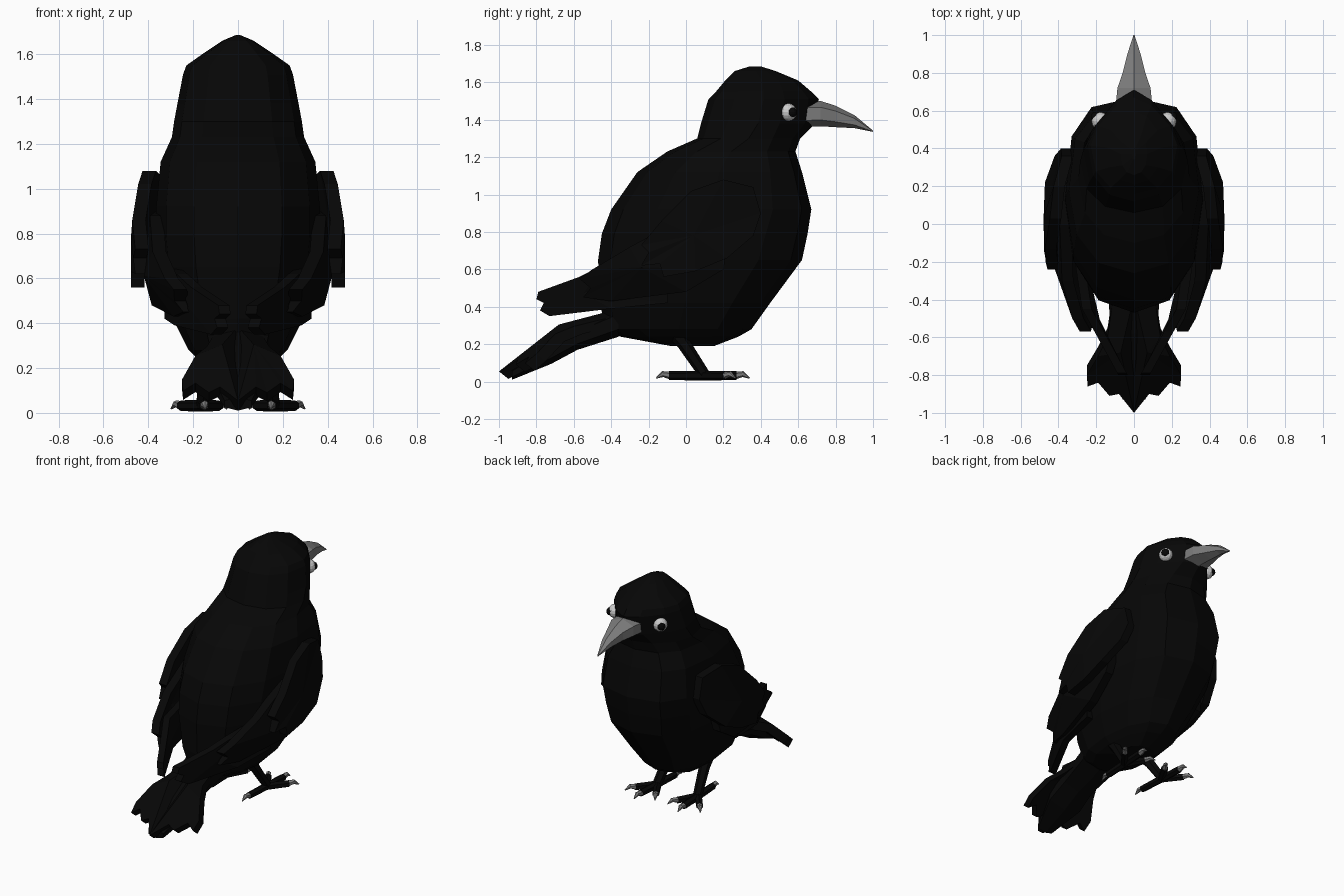
import bpy, bmesh
from math import sin, cos, pi, copysign
from mathutils import Vector

if "Cube" in bpy.data.objects:
    bpy.data.objects.remove(bpy.data.objects["Cube"])


def material(name, v):
    m = bpy.data.materials.new(name)
    m.diffuse_color = (v, v, v, 1)
    m.use_nodes = True
    m.node_tree.nodes["Principled BSDF"].inputs["Base Color"].default_value = m.diffuse_color
    return m


BLACK = material("black feathers", 0.002)
GREY = material("horn grey", 0.2)


def finish(bm, name, mat, mirror):
    bmesh.ops.recalc_face_normals(bm, faces=bm.faces[:])
    me = bpy.data.meshes.new(name)
    bm.to_mesh(me)
    bm.free()
    ob = bpy.data.objects.new(name, me)
    bpy.context.collection.objects.link(ob)
    if mat:
        me.materials.append(mat)
    if mirror:
        ob.modifiers.new("Mirror", 'MIRROR')
    return ob


def loft(name, rings, mat, mirror=False):
    """Skin a list of equal-sized point rings and cap both ends."""
    bm = bmesh.new()
    vs = [[bm.verts.new(p) for p in r] for r in rings]
    n = len(vs[0])
    for a, b in zip(vs, vs[1:]):
        for i in range(n):
            j = (i + 1) % n
            bm.faces.new((a[i], a[j], b[j], b[i]))
    bm.faces.new(vs[0])
    bm.faces.new(vs[-1])
    return finish(bm, name, mat, mirror)


def upright_loft(name, data, mat):
    """Hexagonal loft along y from (y, bottom z, top z, half width) rows."""
    return loft(name, [[(1.15 * w * sin(pi * k / 3), y, (a + b) / 2 + (b - a) / 2 * cos(pi * k / 3))
                        for k in range(6)] for y, a, b, w in data], mat)


def tube(name, path, mat, n=6):
    """Tapered tube through (x, y, z, radius) points, mirrored."""
    pts = [Vector(p[:3]) for p in path]
    rings = []
    for i, p in enumerate(pts):
        d = (pts[min(i + 1, len(pts) - 1)] - pts[max(i - 1, 0)]).normalized()
        u = d.cross(Vector((1, 0, 0)) if abs(d.x) < 0.7 else Vector((0, 0, 1))).normalized()
        w = d.cross(u)
        r = path[i][3]
        rings.append([p + r * (cos(2 * pi * k / n) * u + sin(2 * pi * k / n) * w) for k in range(n)])
    return loft(name, rings, mat, True)


def plate(name, pts, offset, mat=BLACK, centre=None):
    """Thin feather plate: fan from a centre, thickened by offset, mirrored."""
    bm = bmesh.new()
    pts = [Vector(p) for p in pts]
    c = Vector(centre) if centre else sum(pts, Vector()) / len(pts)
    off = Vector(offset)
    a = [bm.verts.new(p) for p in pts]
    b = [bm.verts.new(p + off) for p in pts]
    ca, cb = bm.verts.new(c), bm.verts.new(c + off)
    for i in range(len(a)):
        j = (i + 1) % len(a)
        bm.faces.new((ca, a[i], a[j]))
        bm.faces.new((cb, b[j], b[i]))
        bm.faces.new((a[i], b[i], b[j], a[j]))
    return finish(bm, name, mat, True)


# Body and head: horizontal slices (z, back y, front y, half width, front squareness)
slices = [(0.19, -0.08, 0.15, 0.11, 0.9), (0.24, -0.35, 0.28, 0.18, 0.9),
          (0.28, -0.43, 0.35, 0.22, 0.9), (0.42, -0.46, 0.45, 0.29, 0.85),
          (0.65, -0.47, 0.62, 0.35, 0.8), (0.79, -0.45, 0.65, 0.365, 0.75),
          (0.92, -0.40, 0.67, 0.365, 0.7), (1.12, -0.26, 0.62, 0.345, 0.7),
          (1.23, -0.10, 0.585, 0.295, 0.85), (1.30, 0.06, 0.61, 0.285, 1.1),
          (1.38, 0.08, 0.69, 0.27, 1.4), (1.51, 0.12, 0.71, 0.245, 1.4),
          (1.55, 0.16, 0.67, 0.23, 1.3), (1.61, 0.21, 0.60, 0.145, 1.1),
          (1.66, 0.26, 0.48, 0.07, 0.9), (1.685, 0.34, 0.40, 0.01, 0.9)]


def slice_ring(z, yb, yf, w, e, n=12):
    ring = []
    for k in range(n):
        s, c = sin(2 * pi * k / n), cos(2 * pi * k / n)
        p = e if c > 0 else 0.9
        ring.append((w * copysign(abs(s) ** p, s),
                     (yb + yf) / 2 + (yf - yb) / 2 * copysign(abs(c) ** p, c), z))
    return ring


loft("body_and_head", [slice_ring(*s) for s in slices], BLACK)

# Beak curving down to a tip
upright_loft("beak", [(0.60, 1.36, 1.50, 0.10), (0.72, 1.365, 1.50, 0.088), (0.80, 1.36, 1.475, 0.06),
                      (0.90, 1.355, 1.425, 0.035), (1.0, 1.335, 1.342, 0.003)], GREY)

# Eyes and pupils
for name, x, y, r, mat in (("eye", 0.178, 0.545, 0.048, None), ("pupil", 0.201, 0.566, 0.028, BLACK)):
    bm = bmesh.new()
    bmesh.ops.create_uvsphere(bm, u_segments=12, v_segments=8, radius=r)
    bmesh.ops.translate(bm, verts=bm.verts[:], vec=(x, y, 1.44))
    finish(bm, name, mat, True)

# Wings: three overlapping feather layers, outlines in (y, z)
coverts = [(0.40, 0.90), (0.36, 1.04), (0.20, 1.08), (0.03, 1.02), (-0.13, 0.86), (-0.24, 0.73),
           (-0.20, 0.69), (-0.24, 0.62), (-0.14, 0.63), (-0.12, 0.56), (0.05, 0.59),
           (0.22, 0.66), (0.36, 0.78)]
secondaries = [(0.25, 0.90), (0.0, 0.88), (-0.30, 0.72), (-0.50, 0.60), (-0.57, 0.55),
               (-0.51, 0.50), (-0.55, 0.45), (-0.40, 0.43), (0.0, 0.48), (0.20, 0.60)]
primaries = [(-0.10, 0.66), (-0.45, 0.62), (-0.57, 0.56), (-0.79, 0.48), (-0.80, 0.44),
             (-0.76, 0.42), (-0.78, 0.38), (-0.73, 0.35), (-0.40, 0.39), (-0.10, 0.42)]


def covert_x(y, z):
    return (0.478 - 0.45 * max(0, z - 0.75) ** 2 - 1.3 * max(0, y - 0.15) ** 2
            - min(0, y + 0.1) ** 2)


def secondary_x(y, z):
    return (0.435 + 0.36 * min(0, y + 0.2) - 0.1 * max(0, y)
            - 0.15 * max(0, z - 0.6) - 0.5 * max(0, 0.58 - z))


def primary_x(y, z):
    return 0.275 + (0.55 if y < -0.45 else 0.15) * (y + 0.45)


for name, outline, fx, t in (("wing_coverts", coverts, covert_x, 0.06),
                             ("wing_secondaries", secondaries, secondary_x, 0.06),
                             ("wing_primaries", primaries, primary_x, 0.05)):
    cy = sum(p[0] for p in outline) / len(outline)
    cz = sum(p[1] for p in outline) / len(outline)
    plate(name, [(fx(y, z), y, z) for y, z in outline], (-t, 0, 0), centre=(fx(cy, cz), cy, cz))

# Tail: ridged fan with notched feather tips, half outline in (x, y)
tail = [(0, -0.38), (0.11, -0.40), (0.14, -0.60), (0.19, -0.70), (0.25, -0.80), (0.245, -0.86),
        (0.19, -0.84), (0.13, -0.91), (0.08, -0.90), (0, -1.0)]
plate("tail", [(x, y, min(0.385 + 0.87 * (y + 0.62), 0.46 + 0.2 * y) - 0.32 * x) for x, y in tail],
      (0, 0.05, -0.04), centre=(0.07, -0.68, 0.305))
# Soft wedge under the tail root
upright_loft("undertail", [(-0.36, 0.24, 0.40, 0.14), (-0.58, 0.17, 0.30, 0.12),
                           (-0.72, 0.095, 0.22, 0.13), (-0.93, 0.01, 0.07, 0.06)], BLACK)

# Legs, toes and claws
tube("leg", [(0.13, -0.06, 0.27, 0.05), (0.14, -0.01, 0.20, 0.036), (0.16, 0.10, 0.035, 0.03)], BLACK)
ankle = Vector((0.16, 0.09, 0.032))
toes = {"middle": (0.17, 0.27), "inner": (0.085, 0.22), "outer": (0.255, 0.21), "back": (0.15, -0.09)}
for name, (x, y) in toes.items():
    end = Vector((x, y, 0.032))
    d = (end - ankle).normalized()
    k1, k2 = end + d * 0.035, end + d * 0.07
    tube(name + "_toe", [(*ankle, 0.026), (*end, 0.024)], BLACK)
    tube(name + "_claw", [(*(end - d * 0.01), 0.021), (k1.x, k1.y, 0.04, 0.016),
                          (k2.x, k2.y, 0.018, 0.003)], GREY)
